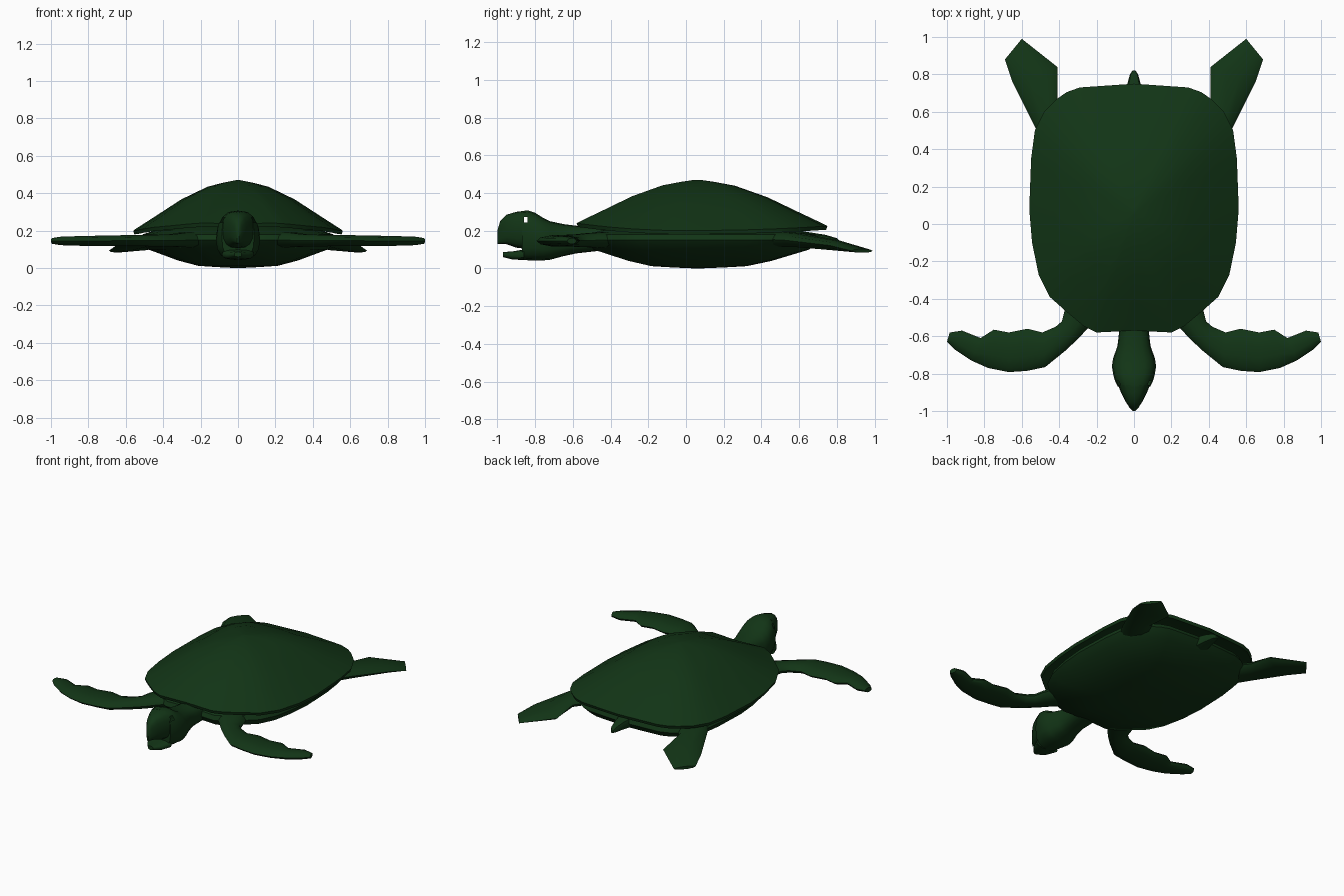
import bpy, bmesh, math
from mathutils import Vector

if "Cube" in bpy.data.objects:
    bpy.data.objects.remove(bpy.data.objects["Cube"])

green = bpy.data.materials.new("dark_green")
green.diffuse_color = (0.006, 0.035, 0.008, 1)
green.use_nodes = True
green.node_tree.nodes["Principled BSDF"].inputs["Base Color"].default_value = green.diffuse_color


def loft(name, rings, mirror=False, holes=()):
    """Skin a list of equal-length closed rings, cap both ends."""
    bm = bmesh.new()
    vs = [[bm.verts.new(p) for p in r] for r in rings]
    n = len(vs[0])
    for a, b in zip(vs, vs[1:]):
        for i in range(n):
            j = (i + 1) % n
            bm.faces.new((a[i], a[j], b[j], b[i]))
    bm.faces.new(vs[0])
    bm.faces.new(vs[-1])
    bmesh.ops.recalc_face_normals(bm, faces=bm.faces)
    for h in holes:
        f = min(bm.faces, key=lambda f: (f.calc_center_median() - Vector(h)).length)
        bmesh.ops.inset_individual(bm, faces=[f], thickness=0.007)
        bmesh.ops.delete(bm, geom=[f], context='FACES')
    me = bpy.data.meshes.new(name)
    bm.to_mesh(me)
    bm.free()
    ob = bpy.data.objects.new(name, me)
    bpy.context.collection.objects.link(ob)
    me.materials.append(green)
    if mirror:
        ob.modifiers.new("mirror", 'MIRROR').use_mirror_merge = False
    bpy.ops.object.select_all(action='DESELECT')
    ob.select_set(True)
    bpy.context.view_layer.objects.active = ob
    bpy.ops.object.shade_smooth_by_angle(angle=math.radians(40))
    return ob


def section(y, w, z0, z1, n=16, e=0.75):
    """Rounded upright cross-section at depth y."""
    pts = []
    for i in range(n):
        a = 2 * math.pi * i / n
        c, s = math.cos(a), math.sin(a)
        pts.append((w * math.copysign(abs(c) ** e, c), y,
                    (z0 + z1) / 2 + (z1 - z0) / 2 * math.copysign(abs(s) ** e, s)))
    return pts


def blade(lead, trail, z, t, n=10):
    """Lens cross-section between a leading and a trailing edge point."""
    l, r = Vector((*lead, z)), Vector((*trail, z))
    mid, half = (l + r) / 2, (r - l) / 2
    return [mid + half * math.cos(2 * math.pi * i / n)
            + Vector((0, 0, t * math.sin(2 * math.pi * i / n))) for i in range(n)]


# Plan outline shared by shell and body
half = [(0.2, -0.58), (0.27, -0.545), (0.36, -0.47), (0.45, -0.39), (0.51, -0.27),
        (0.545, -0.1), (0.56, 0.08), (0.55, 0.35), (0.53, 0.5), (0.48, 0.6),
        (0.41, 0.67), (0.36, 0.705), (0.29, 0.73)]
outline = [(0, -0.57)] + half + [(0, 0.75)] + [(-x, y) for x, y in reversed(half)]
CY = 0.06


def rim(y):
    return 0.2 + (0.04 * (y / 0.58) ** 2 if y < 0 else 0.025 * (y / 0.75) ** 2)


def ring(s, zf):
    return [(x * s, CY + (y - CY) * s, zf(y)) for x, y in outline]


# Domed upper shell with a thin rim and hollow underside
dome = [(0.02, 1), (0.14, 0.95), (0.29, 0.87), (0.54, 0.62), (0.77, 0.31), (0.95, 0.07), (1, 0)]
rings = [ring(s, lambda y, f=f: rim(y) + (0.47 - rim(y)) * f) for s, f in dome]
rings += [ring(s, lambda y, d=d: rim(y) + d) for s, d in [(0.99, -0.02), (0.9, 0.0), (0.6, 0.04)]]
loft("upper_shell", rings)

# Body and belly
belly = [(0.5, 0.235), (0.8, 0.2), (0.91, 0.18), (0.93, 0.15), (0.86, 0.1),
         (0.57, 0.04), (0.38, 0.012), (0.2, 0.005), (0.02, 0)]
loft("belly", [ring(s, lambda y, z=z: z) for s, z in belly])

# Neck and head with eye openings
head = [(-0.4, 0.1, 0.1, 0.22), (-0.58, 0.08, 0.08, 0.226), (-0.65, 0.088, 0.065, 0.235),
        (-0.72, 0.112, 0.046, 0.25), (-0.76, 0.118, 0.042, 0.27), (-0.8, 0.112, 0.042, 0.295),
        (-0.835, 0.103, 0.043, 0.307), (-0.87, 0.087, 0.045, 0.305)]
loft("head", [section(*s) for s in head], holes=[(0.085, -0.852, 0.257), (-0.085, -0.852, 0.257)])

# Open beak
upper = [(-0.86, 0.086, 0.105, 0.305), (-0.9, 0.07, 0.11, 0.3), (-0.95, 0.045, 0.128, 0.285),
         (-0.985, 0.022, 0.13, 0.25), (-1, 0.006, 0.13, 0.2)]
loft("upper_beak", [section(*s) for s in upper])
lower = [(-0.86, 0.086, 0.045, 0.1), (-0.92, 0.06, 0.047, 0.09), (-0.97, 0.02, 0.06, 0.087)]
loft("lower_beak", [section(*s) for s in lower])

# Front flippers with scalloped trailing edge
front = [((0.16, -0.47), (0.33, -0.36), 0.15, 0.045), ((0.24, -0.55), (0.37, -0.46), 0.15, 0.04),
         ((0.3, -0.615), (0.385, -0.52), 0.148, 0.035), ((0.37, -0.68), (0.42, -0.55), 0.147, 0.033),
         ((0.475, -0.765), (0.49, -0.58), 0.147, 0.032), ((0.57, -0.785), (0.57, -0.56), 0.147, 0.031),
         ((0.67, -0.792), (0.67, -0.58), 0.146, 0.03), ((0.78, -0.77), (0.75, -0.565), 0.145, 0.029),
         ((0.87, -0.73), (0.82, -0.61), 0.145, 0.027), ((0.96, -0.67), (0.92, -0.57), 0.145, 0.024),
         ((1.0, -0.63), (0.985, -0.58), 0.145, 0.016)]
loft("front_flippers", [blade(*b) for b in front], mirror=True)

# Rear flippers
rear = [((0.3, 0.52), (0.46, 0.4), 0.155, 0.045), ((0.41, 0.67), (0.53, 0.52), 0.15, 0.038),
        ((0.41, 0.84), (0.65, 0.76), 0.122, 0.028), ((0.6, 0.99), (0.69, 0.88), 0.093, 0.01)]
loft("rear_flippers", [blade(*b) for b in rear], mirror=True)

# Tail
tail = [(0.6, 0.07, 0.1, 0.2), (0.74, 0.038, 0.115, 0.178), (0.8, 0.022, 0.118, 0.16), (0.82, 0.008, 0.12, 0.14)]
loft("tail", [section(*s, n=8) for s in tail])
